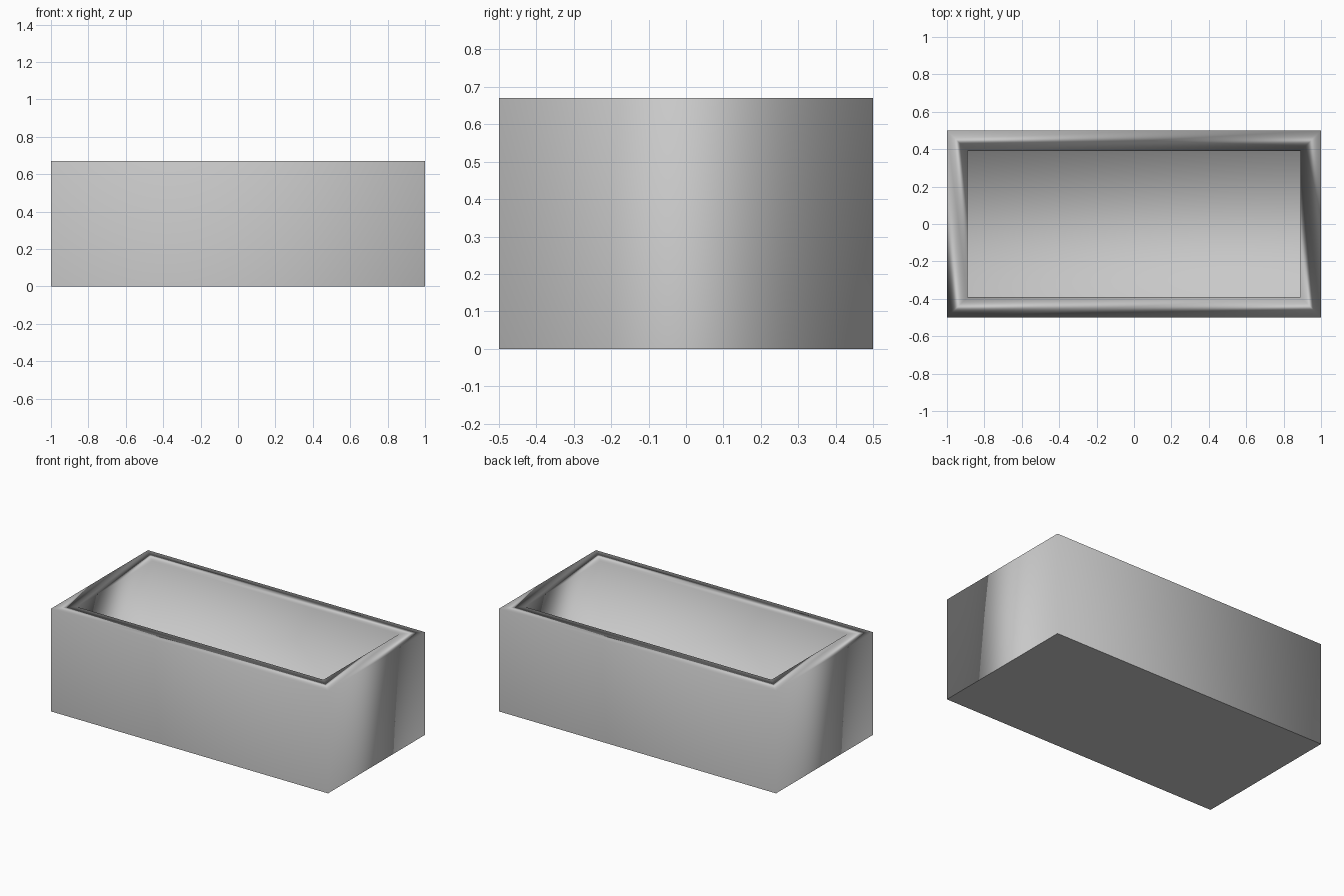
import bpy
import bmesh

cube = bpy.data.objects.get("Cube")
if cube:
    bpy.data.objects.remove(cube, do_unlink=True)

WIDTH, DEPTH, HEIGHT = 2.0, 1.0, 0.67
WALL = 0.11

# Plain grey material
grey = bpy.data.materials.new("light_grey")
grey.use_nodes = True
colour = (0.58, 0.58, 0.58, 1)
grey.diffuse_color = colour
grey.node_tree.nodes["Principled BSDF"].inputs["Base Color"].default_value = colour

# Solid outer block standing on the ground
bm = bmesh.new()
bmesh.ops.create_cube(bm, size=1)
for v in bm.verts:
    v.co.x *= WIDTH
    v.co.y *= DEPTH
    v.co.z = (v.co.z + 0.5) * HEIGHT

# Flat rim, then the hollow pushed down to the inner floor
top = max(bm.faces, key=lambda f: f.calc_center_median().z)
bmesh.ops.inset_region(bm, faces=[top], thickness=WALL, use_even_offset=True)
hollow = bmesh.ops.extrude_face_region(bm, geom=[top])
if top.is_valid:
    bmesh.ops.delete(bm, geom=[top], context='FACES_ONLY')
for v in hollow["geom"]:
    if isinstance(v, bmesh.types.BMVert):
        v.co.z = WALL
bmesh.ops.recalc_face_normals(bm, faces=bm.faces[:])

# Soft shading all over, with a crisp edge round the underside
for f in bm.faces:
    f.smooth = True
for e in bm.edges:
    if all(v.co.z < 0.001 for v in e.verts):
        e.smooth = False

mesh = bpy.data.meshes.new("trough")
bm.to_mesh(mesh)
bm.free()
mesh.materials.append(grey)
trough = bpy.data.objects.new("trough", mesh)
bpy.context.collection.objects.link(trough)

# Large faces dominate the shading of the corners
weighted = trough.modifiers.new("area_normals", 'WEIGHTED_NORMAL')
weighted.mode = 'FACE_AREA'
weighted.keep_sharp = True
